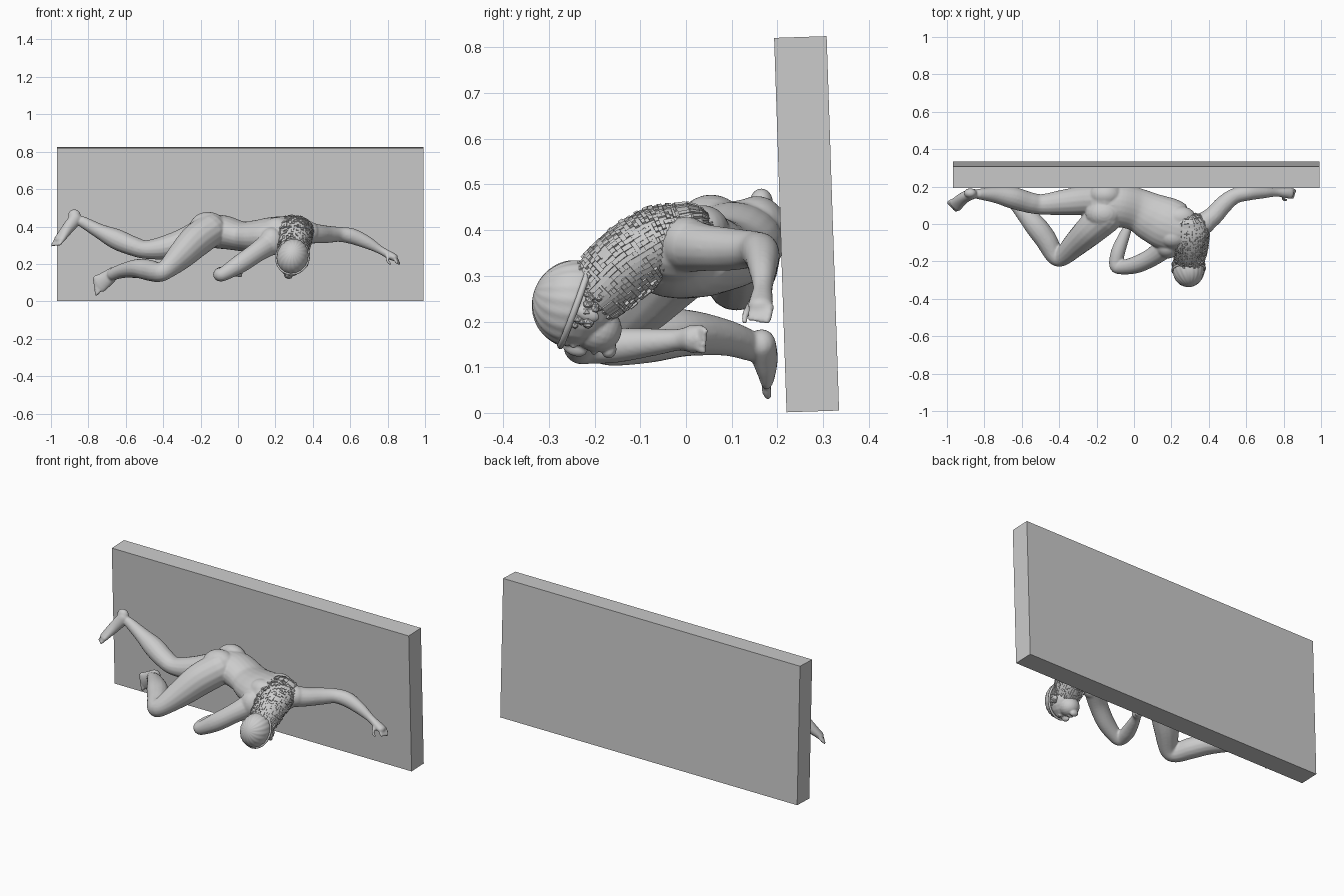
import bpy, bmesh, math, random
from mathutils import Vector, Matrix

random.seed(4)


def finish(bm, name, smooth=True):
    bmesh.ops.recalc_face_normals(bm, faces=bm.faces)
    me = bpy.data.meshes.new(name)
    bm.to_mesh(me)
    bm.free()
    ob = bpy.data.objects.new(name, me)
    bpy.context.collection.objects.link(ob)
    for p in me.polygons:
        p.use_smooth = smooth
    return ob


def spline(a, b, c, d, t):
    return [0.5 * (2*q + (r-p)*t + (2*p-5*q+4*r-s)*t*t + (3*q-p-3*r+s)*t**3)
            for p, q, r, s in zip(a, b, c, d)]


def tube(bm, pts, sides=16, steps=6):
    """Rounded limb through (x, y, z, side radius, upright radius)."""
    n = len(pts)
    path = []
    for i in range(n - 1):
        for k in range(steps):
            path.append(spline(pts[max(i-1, 0)], pts[i], pts[i+1], pts[min(i+2, n-1)], k / steps))
    path.append(list(pts[-1]))
    first = Vector(path[0][:3]) - Vector(path[1][:3])
    last = Vector(path[-1][:3]) - Vector(path[-2][:3])

    def cap(p, d):
        d = d.normalized() * min(p[3], p[4])
        return [list(Vector(p[:3]) + d * math.sin(a)) + [p[3]*math.cos(a), p[4]*math.cos(a)]
                for a in (0.4, 0.8, 1.2, 1.5)]
    path = cap(path[0], first)[::-1] + path + cap(path[-1], last)
    rings = []
    for i, p in enumerate(path):
        t = (Vector(path[min(i+1, len(path)-1)][:3]) - Vector(path[max(i-1, 0)][:3])).normalized()
        s = t.cross(Vector((0, 0, 1))).normalized()
        u = s.cross(t)
        rings.append([bm.verts.new(Vector(p[:3]) + s*math.cos(a)*p[3] + u*math.sin(a)*p[4])
                      for a in (math.tau*j/sides for j in range(sides))])
    for r0, r1 in zip(rings, rings[1:]):
        for j in range(sides):
            k = (j + 1) % sides
            bm.faces.new((r0[j], r0[k], r1[k], r1[j]))
    bm.faces.new(rings[0])
    bm.faces.new(rings[-1][::-1])


def ball(bm, c, r, m=None, seg=20):
    mat = Matrix.Translation(c) @ Matrix.Diagonal((*r, 1))
    bmesh.ops.create_uvsphere(bm, u_segments=seg, v_segments=max(6, seg*2//3), radius=1,
                              matrix=(m @ mat) if m else mat)


def digits(bm, a, b, tip, r, count):
    """Row of fingers or toes rooted between a and b."""
    a, b, tip = Vector(a), Vector(b), Vector(tip)
    for i in range(count):
        p = a.lerp(b, i / (count - 1))
        q = p + tip * (1 - 0.12*i)
        tube(bm, [(*p, r, r), (*p.lerp(q, 0.55), r, r), (*q, r*0.8, r*0.8)], 8, 3)


def remesh(ob, voxel, smooth):
    m = ob.modifiers.new("merge", 'REMESH')
    m.mode, m.voxel_size, m.use_smooth_shade = 'VOXEL', voxel, True
    s = ob.modifiers.new("soften", 'SMOOTH')
    s.factor, s.iterations = 0.5, smooth


# Leaning back slab
bm = bmesh.new()
bmesh.ops.create_cube(bm, size=1, matrix=Matrix.Translation((0.012, 0.264, 0.413)) @
                      Matrix.Rotation(math.radians(1.9), 4, 'X') @
                      Matrix.Diagonal((1.962, 0.115, 0.82, 1)))
finish(bm, "back_slab", False)

# Body: torso and limbs merged into one skin
bm = bmesh.new()
tube(bm, [(-0.17, 0.10, 0.375, 0.10, 0.085), (-0.08, 0.10, 0.37, 0.115, 0.09),
          (0.02, 0.075, 0.348, 0.115, 0.08), (0.10, 0.035, 0.345, 0.13, 0.09),
          (0.18, 0.0, 0.35, 0.14, 0.10), (0.26, -0.025, 0.355, 0.125, 0.10),
          (0.32, -0.025, 0.365, 0.085, 0.08)], 24)
# buttocks, shoulder blades and shoulder caps
ball(bm, (-0.16, 0.055, 0.395), (0.10, 0.08, 0.083))
ball(bm, (-0.15, 0.155, 0.395), (0.09, 0.07, 0.08))
ball(bm, (0.21, -0.07, 0.39), (0.075, 0.06, 0.06))
ball(bm, (0.25, 0.035, 0.40), (0.08, 0.06, 0.055))
ball(bm, (0.18, -0.125, 0.32), (0.065, 0.06, 0.075))
ball(bm, (0.37, 0.0, 0.37), (0.065, 0.055, 0.06))
# neck
tube(bm, [(0.27, -0.05, 0.36, 0.085, 0.075), (0.29, -0.13, 0.31, 0.06, 0.06),
          (0.295, -0.21, 0.25, 0.055, 0.06)])
# bent leg
tube(bm, [(-0.15, 0.04, 0.38, 0.09, 0.09), (-0.23, -0.03, 0.32, 0.083, 0.09),
          (-0.31, -0.105, 0.24, 0.068, 0.075), (-0.385, -0.175, 0.17, 0.05, 0.052),
          (-0.425, -0.165, 0.155, 0.05, 0.052), (-0.47, -0.085, 0.165, 0.058, 0.056),
          (-0.53, -0.005, 0.175, 0.058, 0.052), (-0.61, 0.085, 0.165, 0.042, 0.04),
          (-0.67, 0.145, 0.145, 0.03, 0.033)])
tube(bm, [(-0.665, 0.165, 0.15, 0.032, 0.035), (-0.71, 0.175, 0.115, 0.026, 0.044),
          (-0.745, 0.178, 0.092, 0.018, 0.05)])
digits(bm, (-0.745, 0.175, 0.055), (-0.762, 0.175, 0.128), (-0.013, 0.004, -0.018), 0.011, 5)
# stretched leg
tube(bm, [(-0.15, 0.13, 0.385, 0.08, 0.085), (-0.27, 0.125, 0.325, 0.078, 0.075),
          (-0.38, 0.115, 0.29, 0.068, 0.065), (-0.49, 0.105, 0.277, 0.055, 0.05),
          (-0.56, 0.115, 0.295, 0.056, 0.052), (-0.65, 0.14, 0.332, 0.058, 0.055),
          (-0.74, 0.155, 0.375, 0.043, 0.04), (-0.83, 0.16, 0.425, 0.028, 0.03)])
ball(bm, (-0.875, 0.165, 0.46), (0.034, 0.026, 0.032))
tube(bm, [(-0.865, 0.16, 0.445, 0.028, 0.036), (-0.91, 0.14, 0.39, 0.032, 0.032),
          (-0.955, 0.10, 0.33, 0.038, 0.02)])
digits(bm, (-0.975, 0.125, 0.325), (-0.945, 0.078, 0.318), (-0.018, -0.012, -0.025), 0.010, 5)
# outstretched arm
tube(bm, [(0.35, -0.01, 0.37, 0.06, 0.065), (0.42, 0.04, 0.362, 0.052, 0.052),
          (0.48, 0.105, 0.358, 0.048, 0.046), (0.54, 0.15, 0.358, 0.042, 0.04),
          (0.61, 0.165, 0.348, 0.04, 0.042), (0.69, 0.168, 0.315, 0.031, 0.034),
          (0.76, 0.168, 0.275, 0.022, 0.022), (0.81, 0.165, 0.247, 0.026, 0.022),
          (0.835, 0.163, 0.235, 0.028, 0.020)])
digits(bm, (0.845, 0.185, 0.232), (0.838, 0.145, 0.226), (0.018, -0.006, -0.032), 0.0085, 4)
tube(bm, [(0.80, 0.145, 0.24, 0.01, 0.01), (0.80, 0.13, 0.215, 0.009, 0.009),
          (0.815, 0.128, 0.20, 0.007, 0.007)], 8, 3)
# folded arm
tube(bm, [(0.17, -0.12, 0.31, 0.06, 0.065), (0.10, -0.175, 0.262, 0.05, 0.054),
          (0.01, -0.218, 0.20, 0.046, 0.05), (-0.075, -0.232, 0.148, 0.037, 0.038),
          (-0.096, -0.215, 0.143, 0.037, 0.036), (-0.085, -0.15, 0.148, 0.038, 0.038),
          (-0.055, -0.07, 0.155, 0.031, 0.03), (-0.03, -0.015, 0.16, 0.024, 0.024),
          (-0.01, 0.015, 0.162, 0.03, 0.032)])
digits(bm, (0.0, 0.03, 0.185), (0.0, 0.03, 0.14), (0.026, 0.012, -0.006), 0.0095, 4)
body = finish(bm, "body")
remesh(body, 0.006, 3)

# Head frame: local +Z is the crown, local -Y is the face
crown = Vector((0.03, -0.94, 0.34)).normalized()
face = Vector((-0.28, -0.33, -0.9))
face = (face - crown * face.dot(crown)).normalized()
side = (-face).cross(crown)
H = Matrix.Translation((0.292, -0.24, 0.237)) @ Matrix((side, -face, crown)).transposed().to_4x4()

# Head with brow, nose, jaw and lips
bm = bmesh.new()
ball(bm, (0, 0, 0), (0.080, 0.092, 0.088), H)
ball(bm, (0, -0.035, -0.06), (0.055, 0.052, 0.055), H)
ball(bm, (0, -0.078, -0.008), (0.045, 0.015, 0.012), H)
ball(bm, (0, -0.095, -0.03), (0.012, 0.017, 0.028), H)
ball(bm, (0, -0.082, -0.072), (0.022, 0.012, 0.007), H)
ball(bm, (0, -0.072, -0.102), (0.024, 0.018, 0.016), H)
for s in (-1, 1):
    ball(bm, (s*0.03, -0.079, -0.024), (0.014, 0.008, 0.007), H)
    ball(bm, (s*0.078, 0.01, -0.03), (0.010, 0.016, 0.025), H)
remesh(finish(bm, "head"), 0.004, 2)

# Close hair cap with combed ridges
bm = bmesh.new()
bmesh.ops.create_uvsphere(bm, u_segments=72, v_segments=28, radius=1)
bmesh.ops.delete(bm, geom=[v for v in bm.verts if v.co.z < -0.05], context='VERTS')
for v in bm.verts:
    a = math.atan2(v.co.y, v.co.x)
    k = 1 + 0.014 * math.cos(18*a + 5*v.co.z) * (1 - v.co.z**4)
    v.co = Vector((v.co.x*0.084*k, v.co.y*0.097*k, v.co.z*0.093*k + 0.004))
bmesh.ops.holes_fill(bm, edges=[e for e in bm.edges if e.is_boundary])
bm.transform(H)
finish(bm, "hair_cap")

# Headband
bm = bmesh.new()
grid = [[bm.verts.new(H @ Vector(((0.086 + 0.006*math.cos(b))*math.cos(a),
                                  (0.099 + 0.006*math.cos(b))*math.sin(a),
                                  0.007*math.sin(b) + 0.002)))
         for b in (math.tau*j/8 for j in range(8))] for a in (math.tau*i/48 for i in range(48))]
for i in range(48):
    for j in range(8):
        bm.faces.new((grid[i][j], grid[(i+1) % 48][j],
                      grid[(i+1) % 48][(j+1) % 8], grid[i][(j+1) % 8]))
finish(bm, "headband")

# Curls below the band around the sides and nape
bm = bmesh.new()
for i in range(60):
    a = math.radians(random.uniform(-15, 195))
    z = random.uniform(-0.042, -0.008)
    r = random.uniform(0.008, 0.013)
    c = H @ Vector((0.080*math.cos(a), 0.091*math.sin(a), z))
    bmesh.ops.create_icosphere(bm, subdivisions=1, radius=r, matrix=Matrix.Translation(c))
finish(bm, "side_curls", False)

# Shaggy hair over neck and upper back, broken into raised locks
bm = bmesh.new()
tube(bm, [(0.295, -0.005, 0.395, 0.098, 0.062), (0.297, -0.06, 0.375, 0.102, 0.075),
          (0.30, -0.12, 0.335, 0.092, 0.078), (0.297, -0.185, 0.275, 0.078, 0.072)], 44, 9)
locks = bmesh.ops.inset_individual(bm, faces=bm.faces[:], thickness=0.0012, depth=0)
for f in [f for f in bm.faces if len(f.verts) == 4]:
    f.normal_update()
tops = set(bm.faces) - set(locks["faces"])
for f in tops:
    if len(f.verts) == 4:
        n = f.normal.copy()
        if n.dot(f.calc_center_median() - Vector((0.297, -0.09, 0.335))) < 0:
            n.negate()
        lift = random.choice((0, 0.002, 0.004, 0.007))
        for v in f.verts:
            v.co += n * lift
finish(bm, "shaggy_neck_hair", False)
